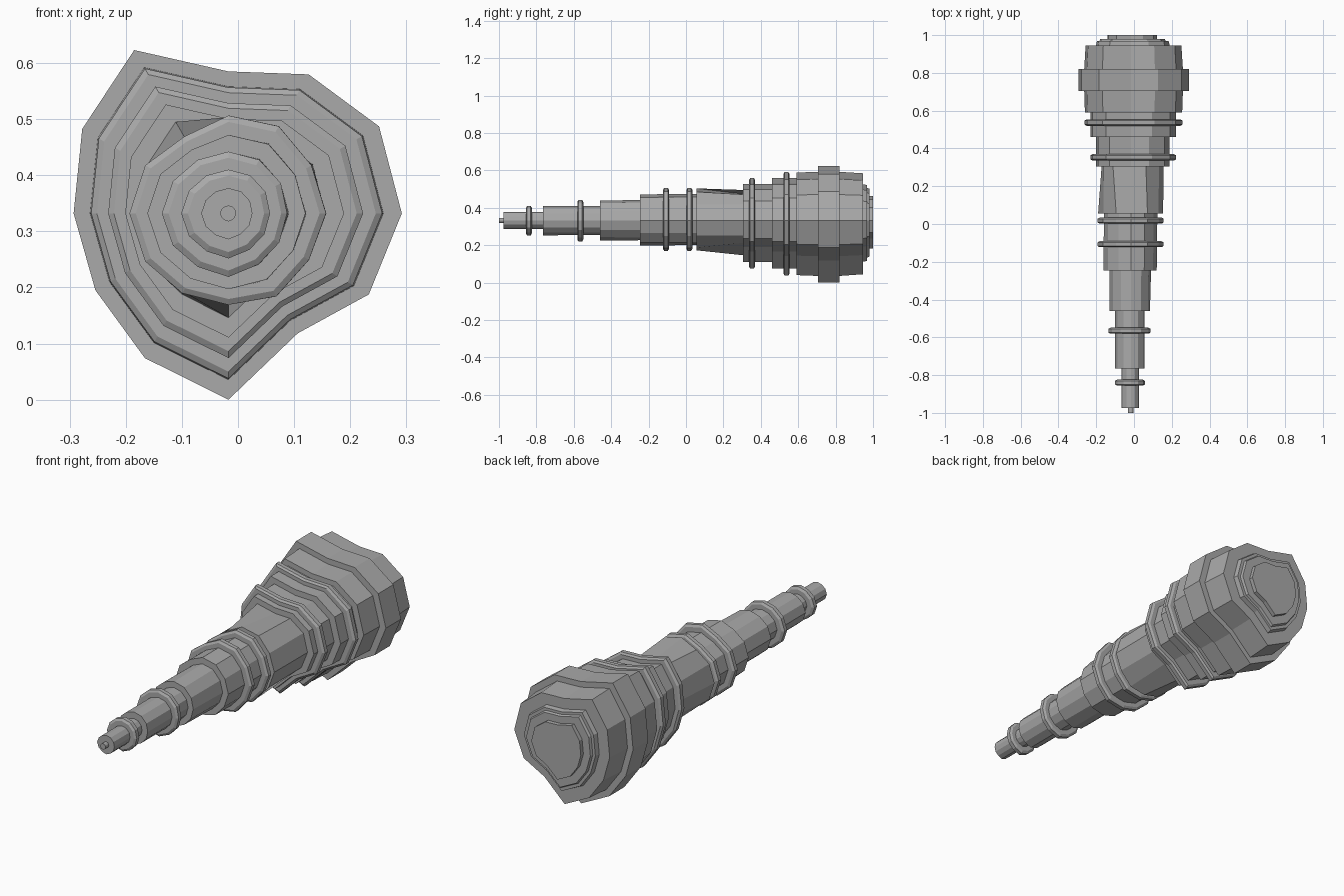
import bpy, bmesh, math

AXIS_X, AXIS_Z, SIDES = -0.017, 0.332, 12

# Uneven twelve-sided cross-sections, as multiples of the section size
TIP = [0.95, 0.98, 1.0, 1.0, 1.0, 1.04, 1.08, 1.04, 1.0, 1.03, 0.96, 0.95]
MID = [1.02, 1.0, 1.05, 1.02, 0.92, 1.0, 1.03, 1.0, 0.96, 0.95, 1.0, 0.97]
BUTT = [1.03, 1.033, 0.953, 0.843, 1.12, 1.003, 0.92, 0.913, 0.993, 1.107, 0.823, 0.963]
SHAPES = [(-1.0, TIP), (-0.5, TIP), (-0.1, MID), (0.08, MID), (0.3, BUTT), (1.0, BUTT)]

grey = bpy.data.materials.new("stone_grey")
grey.diffuse_color = (0.4, 0.4, 0.4, 1)


def shape_at(y):
    for (y0, a), (y1, b) in zip(SHAPES, SHAPES[1:]):
        if y <= y1:
            t = (y - y0) / (y1 - y0)
            return [p + (q - p) * t for p, q in zip(a, b)]
    return BUTT


def loft(name, stations, caps):
    """Skin a row of (y, size) stations with flat faces."""
    bm = bmesh.new()
    rings = []
    for y, size in stations:
        ring = []
        for k, f in enumerate(shape_at(y)):
            a = 2 * math.pi * k / SIDES
            ring.append(bm.verts.new((AXIS_X + size * f * math.cos(a), y,
                                      AXIS_Z + size * f * math.sin(a))))
        rings.append(ring)
    for a, b in zip(rings, rings[1:]):
        for k in range(SIDES):
            n = (k + 1) % SIDES
            bm.faces.new((a[k], a[n], b[n], b[k]))
    if caps:
        bm.faces.new(rings[0])
        bm.faces.new(rings[-1])
    bmesh.ops.recalc_face_normals(bm, faces=bm.faces)
    mesh = bpy.data.meshes.new(name)
    bm.to_mesh(mesh)
    bm.free()
    mesh.materials.append(grey)
    obj = bpy.data.objects.new(name, mesh)
    bpy.context.collection.objects.link(obj)
    return obj


# Stepped tapering body: (start, end, start size, end size)
SECTIONS = [
    (-1.0, -0.975, 0.014, 0.014), (-0.975, -0.765, 0.045, 0.045),
    (-0.765, -0.46, 0.077, 0.077), (-0.46, -0.245, 0.106, 0.108),
    (-0.245, 0.055, 0.138, 0.138), (0.055, 0.305, 0.168, 0.168),
    (0.305, 0.46, 0.2, 0.2), (0.46, 0.59, 0.233, 0.233),
    (0.59, 0.705, 0.264, 0.268), (0.705, 0.82, 0.3, 0.3),
    (0.82, 0.945, 0.268, 0.26), (0.945, 0.968, 0.2, 0.195),
    (0.968, 0.98, 0.18, 0.175), (0.98, 1.0, 0.135, 0.135),
]
stations = []
for y0, y1, s0, s1 in SECTIONS:
    stations += [(y0, s0), (y1, s1)]
loft("stepped_body", stations, True)

# Raised chamfered collars: (centre, half width, body size under it)
COLLARS = [(-0.84, 0.016, 0.045), (-0.565, 0.016, 0.077), (-0.107, 0.016, 0.138),
           (0.018, 0.016, 0.138), (0.353, 0.017, 0.2), (0.537, 0.017, 0.233)]
for i, (y, w, s) in enumerate(COLLARS):
    loft(f"collar_{i + 1}", [(y - w, s - 0.002), (y - w, s + 0.022), (y - w * 0.6, s + 0.033),
                             (y + w * 0.6, s + 0.033), (y + w, s + 0.022), (y + w, s - 0.002)], False)
